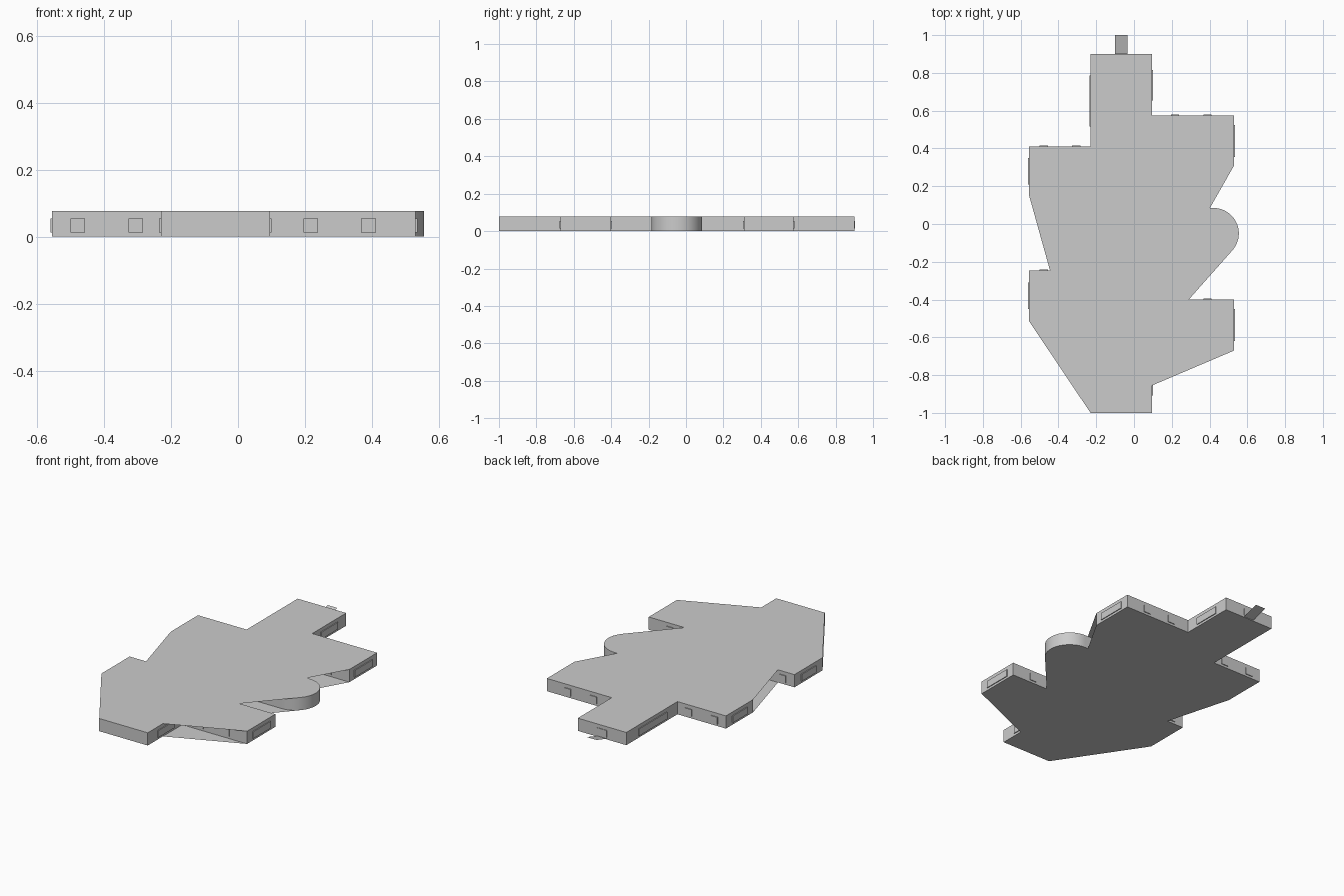
import bpy, bmesh, math

if "Cube" in bpy.data.objects:
    bpy.data.objects.remove(bpy.data.objects["Cube"])

H = 0.077            # wall height
XL, XR = -0.23, 0.095  # spine corridor sides
OL, OR = -0.555, 0.53  # outer ends of the side rooms


def make(name, verts, faces):
    me = bpy.data.meshes.new(name)
    me.from_pydata(verts, [], faces)
    me.update()
    ob = bpy.data.objects.new(name, me)
    bpy.context.collection.objects.link(ob)
    return ob


def arc(a0, a1, n):
    pts = []
    for i in range(n + 1):
        a = math.radians(a0 + (a1 - a0) * i / n)
        pts.append((0.42 + 0.135 * math.cos(a), -0.05 + 0.135 * math.sin(a)))
    return pts


# roof and floor plates, cutting diagonally across the recesses
plate = ([(XL, -1), (XR, -1), (XR, -0.855), (OR, -0.67), (OR, -0.40), (0.29, -0.40)]
         + arc(-41, 90, 24)
         + [(0.402, 0.085), (OR, 0.31), (OR, 0.575), (XR, 0.575), (XR, 0.90),
            (XL, 0.90), (XL, 0.41), (OL, 0.41), (OL, 0.15), (-0.445, -0.245),
            (OL, -0.245), (OL, -0.515)])
n = len(plate)
make("roof_plate", [(x, y, H) for x, y in plate], [list(range(n))])
make("floor_plate", [(x, y, 0) for x, y in plate], [list(range(n))[::-1]])

# vertical walls following the square room plan and the rounded bay
plan = ([(XL, -1), (XR, -1), (XR, -0.67), (OR, -0.67), (OR, -0.40), (XR, -0.40),
         (XR, -0.185)] + arc(-90, 90, 32)
        + [(XR, 0.085), (XR, 0.31), (OR, 0.31), (OR, 0.575), (XR, 0.575), (XR, 0.90),
           (XL, 0.90), (XL, 0.41), (OL, 0.41), (OL, 0.15), (XL, 0.15), (XL, -0.245),
           (OL, -0.245), (OL, -0.515), (XL, -0.515)])
m = len(plan)
walls = make("walls", [(x, y, 0) for x, y in plan] + [(x, y, H) for x, y in plan],
             [(i, (i + 1) % m, (i + 1) % m + m, i + m) for i in range(m)])
bpy.context.view_layer.objects.active = walls
walls.select_set(True)
bpy.ops.object.shade_smooth_by_angle(angle=math.radians(30))


# thin window panels standing just off the walls
def panel(name, x0, x1, y0, y1):
    v = [(x, y, z) for z in (0.013, 0.055) for x, y in
         ((x0, y0), (x1, y0), (x1, y1), (x0, y1))]
    make(name, v, [(3, 2, 1, 0), (4, 5, 6, 7), (0, 1, 5, 4),
                   (1, 2, 6, 5), (2, 3, 7, 6), (3, 0, 4, 7)])


T = 0.005
# (wall y, outward direction, window centres)
left, right = (-0.478, -0.305), (0.217, 0.389)
for y, d, xs in ((-0.515, -1, left), (-0.245, 1, left), (0.15, -1, left), (0.41, 1, left),
                 (-0.67, -1, right), (-0.40, 1, right), (0.31, -1, right), (0.575, 1, right)):
    for x in xs:
        panel("small_window", x - 0.022, x + 0.022, min(y, y + d * T), max(y, y + d * T))

# (wall x, outward direction, centre y, half width)
for x, d, y, w in ((XL, -1, -0.757, 0.135), (XL, -1, 0.65, 0.135), (XR, 1, -0.83, 0.078),
                   (XR, 1, 0.735, 0.08), (OL, -1, 0.28, 0.07), (OL, -1, -0.38, 0.07),
                   (OR, 1, 0.44, 0.085), (OR, 1, -0.535, 0.085)):
    panel("side_window", min(x, x + d * T), max(x, x + d * T), y - w, y + w)

# entrance door and sloping ramp flap
panel("door", -0.1, -0.035, 0.90, 0.90 + 0.003)
make("ramp", [(-0.1, 0.9, 0.004), (-0.035, 0.9, 0.004), (-0.035, 1, 0.035), (-0.1, 1, 0.035)],
     [(0, 1, 2, 3)])
